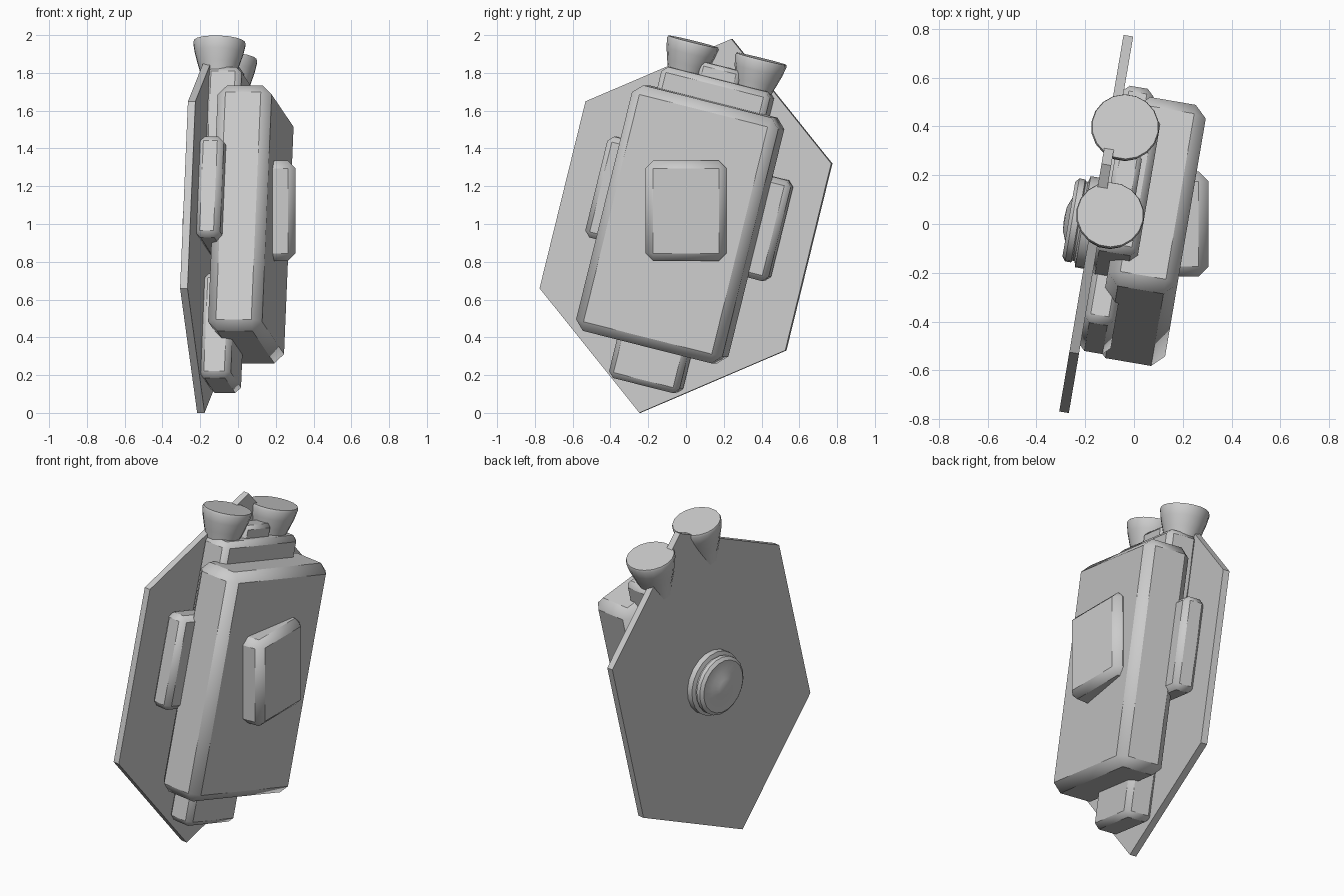
import bpy, bmesh
from math import radians
from mathutils import Matrix, Vector

if "Cube" in bpy.data.objects:
    bpy.data.objects.remove(bpy.data.objects["Cube"])

grey = bpy.data.materials.new("light grey")
grey.use_nodes = True
grey.diffuse_color = (0.6, 0.6, 0.6, 1)
grey.node_tree.nodes["Principled BSDF"].inputs["Base Color"].default_value = (0.6, 0.6, 0.6, 1)

# Leaning frame: local x points out of the shield, y across it, z up it
LEAN = (Matrix.Translation((-0.155, 0, 0.99))
        @ Matrix.Rotation(radians(-9.7), 4, 'Z')
        @ Matrix.Rotation(radians(-14), 4, 'X'))


def finish(bm, name, matrix, bevel=0, segments=1):
    bmesh.ops.recalc_face_normals(bm, faces=bm.faces)
    mesh = bpy.data.meshes.new(name)
    bm.to_mesh(mesh)
    bm.free()
    mesh.materials.append(grey)
    ob = bpy.data.objects.new(name, mesh)
    bpy.context.collection.objects.link(ob)
    ob.matrix_world = matrix
    if bevel:
        mod = ob.modifiers.new("Bevel", 'BEVEL')
        mod.width, mod.segments = bevel, segments
    bpy.ops.object.select_all(action='DESELECT')
    ob.select_set(True)
    bpy.context.view_layer.objects.active = ob
    bpy.ops.object.shade_smooth_by_angle(angle=radians(35))
    return ob


def box(name, low, high, bevel, matrix=LEAN):
    low, high = Vector(low), Vector(high)
    bm = bmesh.new()
    bmesh.ops.create_cube(bm, size=1)
    bmesh.ops.scale(bm, vec=high - low, verts=bm.verts)
    bmesh.ops.translate(bm, vec=(low + high) / 2, verts=bm.verts)
    return finish(bm, name, matrix, bevel)


def lathe(name, profile, matrix, sides):
    """Spin (radius, height) points about local z."""
    bm = bmesh.new()
    verts = [bm.verts.new((r, 0, h)) for r, h in profile]
    edges = [bm.edges.new(pair) for pair in zip(verts, verts[1:])]
    bmesh.ops.spin(bm, geom=verts + edges, cent=(0, 0, 0), axis=(0, 0, 1),
                   angle=radians(360), steps=sides)
    bmesh.ops.remove_doubles(bm, verts=bm.verts, dist=0.0005)
    return finish(bm, name, matrix)


# Six-sided shield plate
bm = bmesh.new()
outline = [(0, 1.02), (0.68, 0.51), (0.68, -0.51), (0, -1.02), (-0.68, -0.51), (-0.68, 0.51)]
base = bm.faces.new([bm.verts.new((-0.02, y, z)) for y, z in outline])
grown = bmesh.ops.extrude_face_region(bm, geom=[base])["geom"]
bmesh.ops.translate(bm, vec=(0.04, 0, 0),
                    verts=[g for g in grown if isinstance(g, bmesh.types.BMVert)])
finish(bm, "shield_plate", LEAN)

# Pack body and the blocks behind it
box("main_body", (0.08, -0.40, -0.66), (0.37, 0.41, 0.68), 0.05)
box("upper_block", (0.0, -0.30, 0.3), (0.19, 0.30, 0.80), 0.03)
box("top_block", (0.03, -0.11, 0.7), (0.14, 0.11, 0.87), 0.02)
box("lower_block", (0.01, -0.19, -0.87), (0.18, 0.20, -0.3), 0.03)
box("side_bar", (0.01, -0.50, -0.18), (0.145, 0.515, 0.37), 0.03)

# Upright panel on the body
box("front_panel", (0.10, -0.215, 0.805), (0.305, 0.215, 1.335), 0.04, Matrix())

# Flared thruster cups
cup = [(0, 0.70), (0.075, 0.70), (0.09, 0.77), (0.112, 0.835), (0.13, 0.895),
       (0.14, 0.945), (0.136, 0.958), (0, 0.958)]
for side, y in (("left", 0.187), ("right", -0.19)):
    lathe("thruster_" + side, cup, LEAN @ Matrix.Translation((0.05, y, 0)), 18)

# Stepped hub on the back of the shield
hub = [(0, -0.02), (0.19, -0.02), (0.19, 0.055), (0.165, 0.062), (0.165, 0.07),
       (0.173, 0.075), (0.173, 0.1), (0.155, 0.114), (0.09, 0.114), (0.05, 0.13), (0, 0.134)]
lathe("back_hub", hub, LEAN @ Matrix.Rotation(radians(-90), 4, 'Y'), 20)
